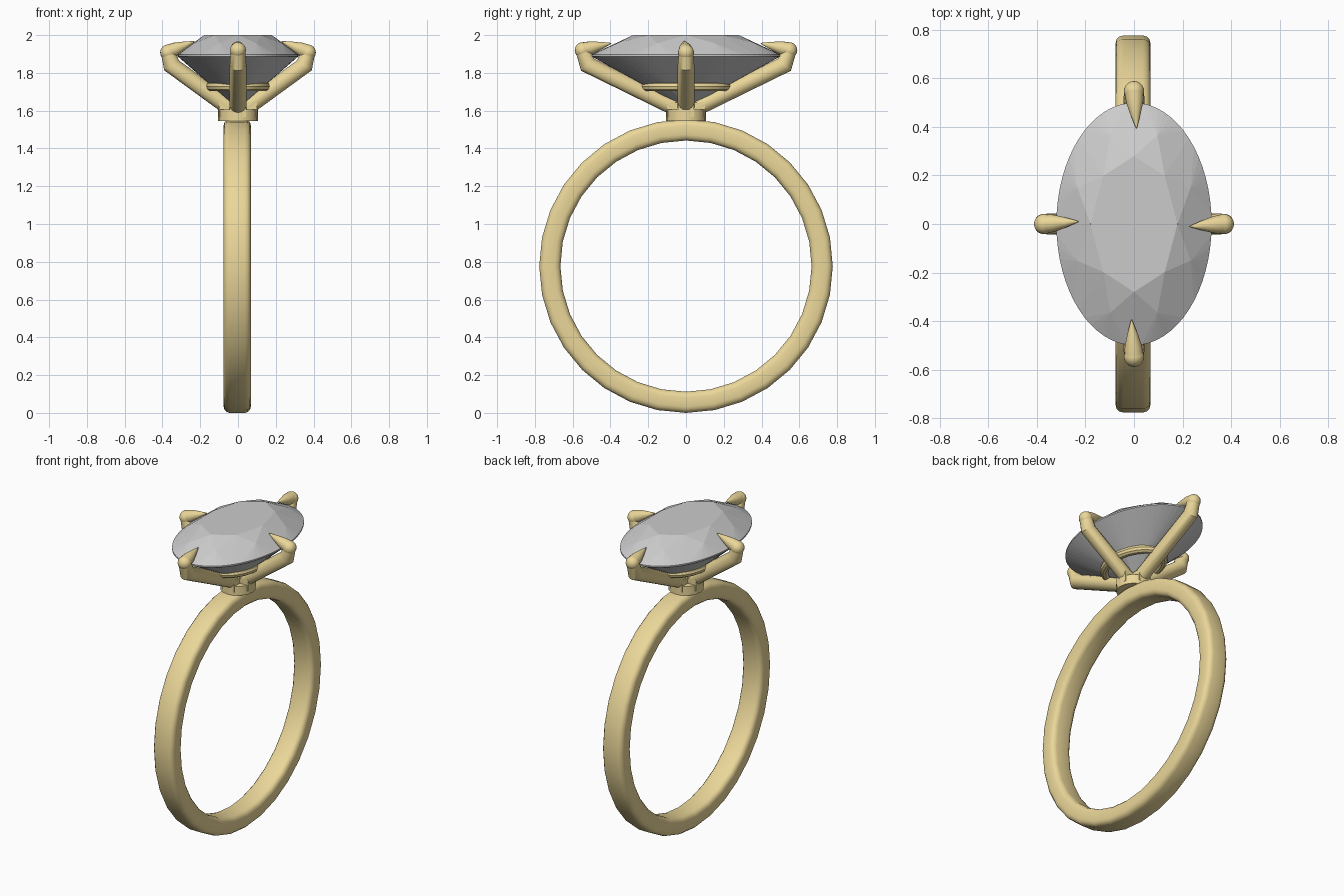
import bpy, bmesh
from math import cos, sin, pi, tau, radians
from mathutils import Vector

if "Cube" in bpy.data.objects:
    bpy.data.objects.remove(bpy.data.objects["Cube"])

gold = bpy.data.materials.new("gold")
gold.diffuse_color = (0.83, 0.68, 0.32, 1)
gold.use_nodes = True
gold.node_tree.nodes["Principled BSDF"].inputs["Base Color"].default_value = gold.diffuse_color


def finish(ob, smooth=35):
    ob.data.materials.append(gold)
    bpy.ops.object.select_all(action='DESELECT')
    ob.select_set(True)
    bpy.context.view_layer.objects.active = ob
    if smooth:
        bpy.ops.object.shade_smooth_by_angle(angle=radians(smooth))
    return ob


def mesh_object(name, bm):
    bmesh.ops.recalc_face_normals(bm, faces=bm.faces[:])
    me = bpy.data.meshes.new(name)
    bm.to_mesh(me)
    bm.free()
    ob = bpy.data.objects.new(name, me)
    bpy.context.collection.objects.link(ob)
    return ob


def loft(name, rings, closed):
    """Skin a list of point rings; either closed into a loop or capped."""
    bm = bmesh.new()
    vs = [[bm.verts.new(p) for p in r] for r in rings]
    n, m = len(rings), len(rings[0])
    for i in range(n if closed else n - 1):
        a, b = vs[i], vs[(i + 1) % n]
        for j in range(m):
            k = (j + 1) % m
            bm.faces.new((a[j], a[k], b[k], b[j]))
    if not closed:
        bm.faces.new(vs[0])
        bm.faces.new(vs[-1])
    return finish(mesh_object(name, bm))


def tube(name, pts, radii, side, n=16):
    """Round tube along planar points; side is the normal of that plane."""
    pts = [Vector(p) for p in pts]
    rings = []
    for i, p in enumerate(pts):
        ins = (p - pts[i - 1]).normalized() if i else None
        out = (pts[i + 1] - p).normalized() if i < len(pts) - 1 else None
        t = ((ins or out) + (out or ins)).normalized()
        up = t.cross(side).normalized()
        s = up.cross(t)
        mitre = 1 / t.dot(ins or out)
        rings.append([p + radii[i] * (cos(a) * s + sin(a) * up * mitre)
                      for a in (tau * k / n for k in range(n))])
    return loft(name, rings, False)


# Band: rounded-rectangle section swept round the finger
R_OUT, R_IN, HALF, CZ = 0.777, 0.665, 0.072, 0.777
section = []
rc = 0.032
for cx, cr, a0 in ((HALF - rc, R_OUT - rc, 0), (rc - HALF, R_OUT - rc, pi / 2),
                   (rc - HALF, R_IN + rc, pi), (HALF - rc, R_IN + rc, 1.5 * pi)):
    for k in range(4):
        a = a0 + k * pi / 6
        section.append((cx + rc * cos(a), cr + rc * sin(a)))
loft("band", [[(x - 0.004, r * cos(a), CZ + r * sin(a)) for x, r in section]
              for a in (tau * i / 32 for i in range(32))], True)

# Oval brilliant-cut stone: hull of table, crown, girdle, pavilion and culet
bm = bmesh.new()
for count, shift, ratio, z in ((8, 0, 0.56, 2.0), (8, 0.5, 0.79, 1.957),
                               (64, 0, 1, 1.897), (64, 0, 1, 1.888),
                               (8, 0.5, 0.28, 1.684)):
    for k in range(count):
        a = tau * (k + shift) / count
        bm.verts.new((0.32 * ratio * cos(a), 0.5 * ratio * sin(a), z))
bm.verts.new((0, 0, 1.61))
bmesh.ops.convex_hull(bm, input=bm.verts[:])
bmesh.ops.dissolve_limit(bm, angle_limit=0.01, verts=bm.verts[:], edges=bm.edges[:])
mesh_object("oval_stone", bm)

# Gallery ring under the stone
loft("gallery_ring",
     [[((0.142 + 0.027 * cos(b)) * cos(a), (0.212 + 0.027 * cos(b)) * sin(a),
        1.729 + 0.027 * sin(b)) for b in (tau * j / 10 for j in range(10))]
      for a in (tau * i / 40 for i in range(40))], True)

# Setting base: short collar with a crossed block where the prongs meet
bpy.ops.mesh.primitive_cylinder_add(vertices=16, radius=0.105, depth=0.06,
                                    location=(0, 0, 1.575))
bpy.context.object.name = "setting_collar"
finish(bpy.context.object)
for name, sx, sy in (("base_block_x", 0.2, 0.085), ("base_block_y", 0.085, 0.2)):
    bpy.ops.mesh.primitive_cube_add(size=1, location=(0, 0, 1.605))
    ob = bpy.context.object
    ob.name = name
    ob.scale = (sx, sy, 0.075)
    finish(ob, 0)

# Four prongs, each with a ball tip and a tapered claw over the crown
for name, d, bend, bend_z, ball, ball_z, tip, tip_z in (
        ("left", (-1, 0), 0.352, 1.84, 0.37, 1.908, 0.23, 1.967),
        ("right", (1, 0), 0.352, 1.84, 0.37, 1.908, 0.23, 1.967),
        ("front", (0, -1), 0.52, 1.843, 0.547, 1.92, 0.395, 1.957),
        ("back", (0, 1), 0.52, 1.843, 0.547, 1.92, 0.395, 1.957)):
    side = Vector((d[1], -d[0], 0))

    def at(r, z, off=0):
        return Vector((d[0] * r, d[1] * r, z)) + side * off

    tube(name + "_prong", [at(0.02, 1.598), at(bend, bend_z), at(ball, ball_z)],
         [0.044, 0.044, 0.038], side)
    bpy.ops.mesh.primitive_uv_sphere_add(segments=20, ring_count=12, radius=0.042,
                                         location=at(ball, ball_z))
    bpy.context.object.name = name + "_ball_tip"
    finish(bpy.context.object, 60)
    root, point = at(ball, ball_z + 0.002), at(tip, tip_z, 0.01)
    tube(name + "_claw", [root.lerp(point, f) for f in (0, 0.3, 0.65, 1)],
         [0.04, 0.035, 0.02, 0.002], side)
